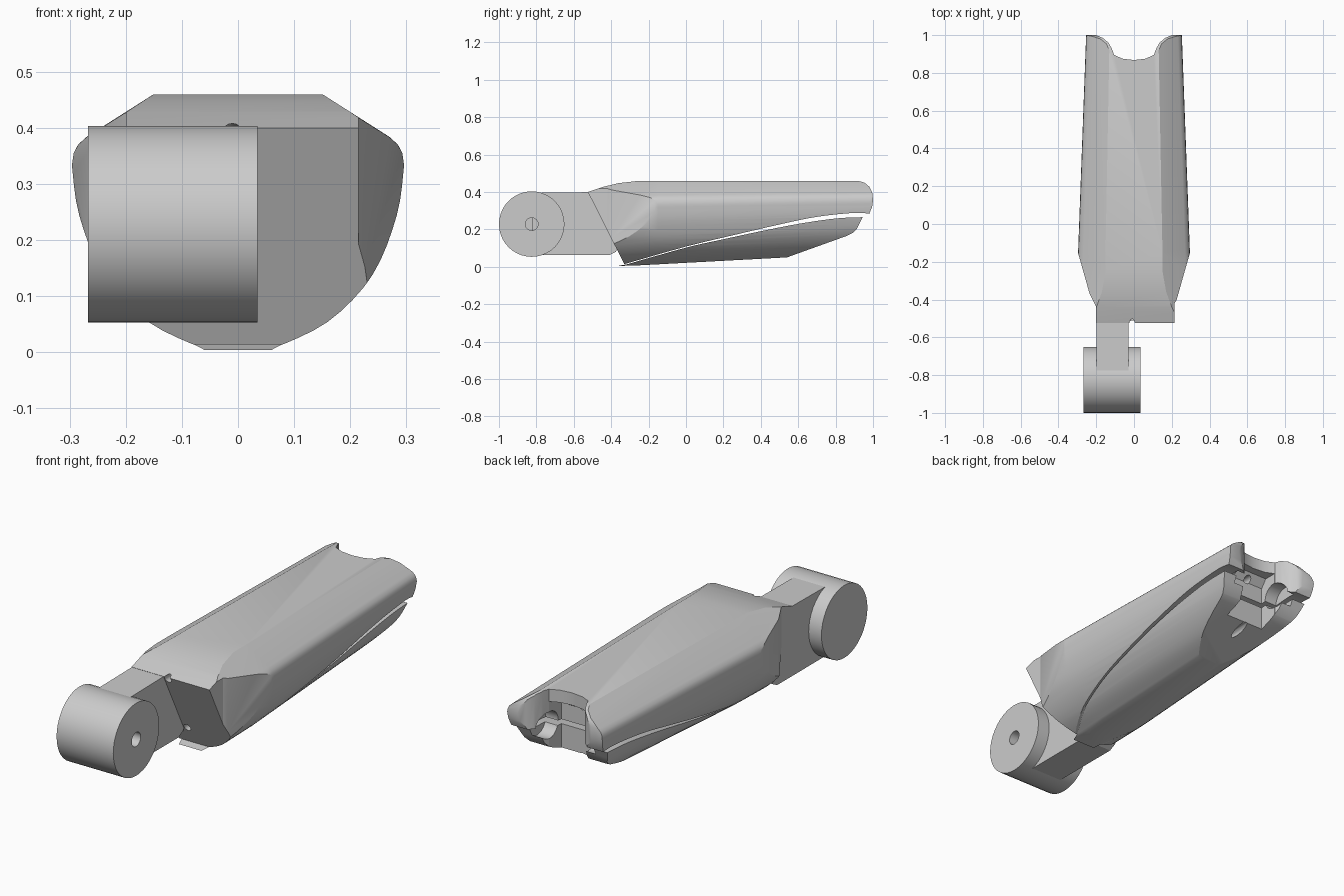
import bpy, bmesh, math
from mathutils import Vector

if "Cube" in bpy.data.objects:
    bpy.data.objects.remove(bpy.data.objects["Cube"])


def loft(name, rings):
    bm = bmesh.new()
    rows = [[bm.verts.new(p) for p in r] for r in rings]
    n = len(rows[0])
    for a, b in zip(rows, rows[1:]):
        for i in range(n):
            bm.faces.new((a[i], a[(i + 1) % n], b[(i + 1) % n], b[i]))
    bm.faces.new(rows[0])
    bm.faces.new(rows[-1])
    bmesh.ops.recalc_face_normals(bm, faces=bm.faces)
    me = bpy.data.meshes.new(name)
    bm.to_mesh(me)
    bm.free()
    ob = bpy.data.objects.new(name, me)
    bpy.context.collection.objects.link(ob)
    return ob


def side_prism(name, prof, x0, x1):
    return loft(name, [[(x, y, z) for y, z in prof] for x in (x0, x1)])


def plan_prism(name, plan, z0, z1):
    return loft(name, [[(x, y, z) for x, y in plan] for z in (z0, z1)])


def rod(name, a, b, r, n=24):
    a, b = Vector(a), Vector(b)
    q = (b - a).to_track_quat('Z', 'Y')
    ring = [q @ Vector((r * math.cos(i * math.tau / n), r * math.sin(i * math.tau / n), 0)) for i in range(n)]
    return loft(name, [[p + v for v in ring] for p in (a, b)])


def combine(ob, other, op):
    bpy.context.view_layer.objects.active = ob
    m = ob.modifiers.new(op, 'BOOLEAN')
    m.operation, m.object, m.solver = op, other, 'EXACT'
    bpy.ops.object.modifier_apply(modifier=m.name)
    bpy.data.objects.remove(other)


def smooth_path(pts, steps=5):
    out = []
    for i in range(len(pts) - 1):
        p = [Vector(pts[max(0, min(len(pts) - 1, i + k))]) for k in (-1, 0, 1, 2)]
        for s in range(steps):
            t = s / steps
            v = 0.5 * (2 * p[1] + (p[2] - p[0]) * t + (2 * p[0] - 5 * p[1] + 4 * p[2] - p[3]) * t * t
                       + (3 * p[1] - p[0] - 3 * p[2] + p[3]) * t ** 3)
            out.append(tuple(v))
    return out + [pts[-1]]


# Tapered hull: half cross-section mirrored and lofted along y
lower_curve = smooth_path([(0.296, 0.33), (0.283, 0.24), (0.24, 0.135), (0.16, 0.05), (0.06, 0.0)], 4)
half = [(0.15, 0.46), (0.27, 0.382), (0.285, 0.368), (0.293, 0.352)] + lower_curve
section = half + [(-x, z) for x, z in reversed(half)]


def ring(y, w, lift):
    return [(x * w, y, z + lift * (0.46 - z) / 0.46) for x, z in section]


def hull(name):
    return loft(name, [ring(-0.6, 1, -0.002), ring(-0.15, 1, 0.01), ring(1.05, 0.85, 0.075)])


# Plan outline with tapered nose and scalloped rear end
plan_r = [(0.215, -0.6), (0.215, -0.42), (0.226, -0.40), (0.297, -0.15), (0.31, 0), (0.31, 1.02), (0.23, 1.02)]
plan_l = [(-0.23, 1.02), (-0.31, 1.02), (-0.31, 0), (-0.297, -0.15), (-0.235, -0.37), (-0.20, -0.44), (-0.20, -0.6)]
scallop = [(0.2, 1.0), (0.165, 0.985), (0.135, 0.96), (0.118, 0.93), (0.105, 0.895), (0.06, 0.875)]
plan = plan_r + scallop + [(0, 0.868)] + [(-x, y) for x, y in reversed(scallop)] + plan_l

# Upper shell and lower cover, split by the curved slit
slit_top = smooth_path([(0.98, 0.283), (0.9, 0.288), (0.7, 0.267), (0.5, 0.226), (0.25, 0.168), (0, 0.108), (-0.33, 0.014)])
slit_low = smooth_path([(0.945, 0.265), (0.8, 0.258), (0.6, 0.229), (0.4, 0.19), (0.2, 0.147), (0, 0.102), (-0.32, 0.012)])
upper_prof = [(-0.525, 0.40), (-0.44, 0.428), (-0.36, 0.447), (-0.25, 0.4595), (0.92, 0.4595), (0.955, 0.449),
              (0.98, 0.428), (0.996, 0.395), (1.0, 0.355), (0.995, 0.32)] + slit_top
lower_prof = [(-0.39, 0.0), (0.54, 0.05), (0.86, 0.165), (0.89, 0.18), (0.915, 0.205)] + slit_low

upper = hull('upper_shell')
lower = hull('lower_cover')
for ob, prof in ((upper, upper_prof), (lower, lower_prof)):
    combine(ob, side_prism('side_cut', prof, -0.4, 0.4), 'INTERSECT')
    combine(ob, plan_prism('plan_cut', plan, -0.1, 0.6), 'INTERSECT')

# Hinge arm, running from the shell to the knuckle
arm = side_prism('arm', [(-0.82, 0.062), (-0.41, 0.062), (-0.375, 0.08), (-0.36, 0.11), (-0.42, 0.39),
                         (-0.5, 0.399), (-0.82, 0.395)], -0.199, -0.03)
combine(upper, arm, 'UNION')

# Rear joint socket, pin bore and cord tunnels
for ob in (upper, lower):
    combine(ob, side_prism('socket', [(0.80, 0.1), (1.1, 0.1), (1.1, 0.40), (0.83, 0.40), (0.80, 0.36)],
                           -0.104, 0.104), 'DIFFERENCE')
    combine(ob, rod('pin_bore', (-0.17, 0.89, 0.285), (0.17, 0.89, 0.285), 0.065), 'DIFFERENCE')
    combine(ob, rod('low_tunnel', (-0.008, -0.5, 0.1), (-0.008, 0.9, 0.13), 0.018, 16), 'DIFFERENCE')
combine(upper, rod('top_tunnel', (-0.01, -0.6, 0.391), (-0.01, 0.9, 0.37), 0.018, 16), 'DIFFERENCE')

# Knuckle drum with a blind pin hole
knuckle = rod('knuckle', (-0.267, -0.825, 0.228), (0.035, -0.825, 0.228), 0.175, 40)
combine(knuckle, rod('pin_hole', (-0.2, -0.825, 0.228), (0.1, -0.825, 0.228), 0.034), 'DIFFERENCE')

for ob in (upper, lower, knuckle):
    bpy.ops.object.select_all(action='DESELECT')
    ob.select_set(True)
    bpy.context.view_layer.objects.active = ob
    bpy.ops.object.shade_smooth_by_angle(angle=math.radians(25))
